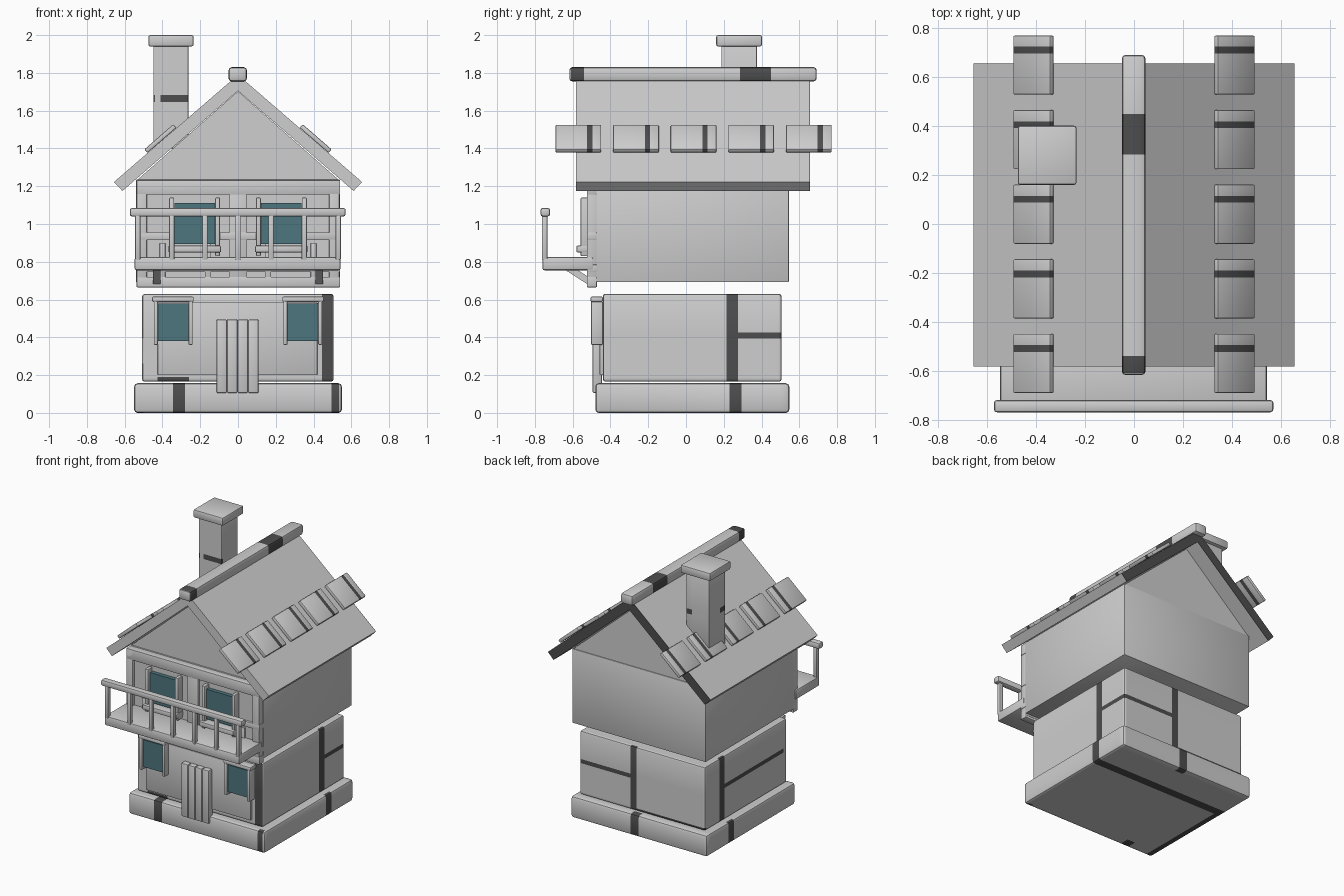
import bpy, bmesh, math
from mathutils import Vector

cube = bpy.data.objects.get("Cube")
if cube:
    bpy.data.objects.remove(cube, do_unlink=True)


def material(name, rgb):
    m = bpy.data.materials.new(name)
    m.use_nodes = True
    m.diffuse_color = (*rgb, 1)
    m.node_tree.nodes["Principled BSDF"].inputs["Base Color"].default_value = (*rgb, 1)
    return m


GREY = material("light_grey", (0.62, 0.62, 0.62))
DARK = material("dark_grey", (0.075, 0.075, 0.075))
TEAL = material("teal_glass", (0.075, 0.18, 0.21))
parts = []
FAR = 9


def finish(name, bm, mat, bands):
    """Cut the dark bands into the faces, then make the object."""
    for lo, hi in bands:
        for axis in range(3):
            for value in (lo[axis], hi[axis]):
                if abs(value) < FAR:
                    no = Vector((0, 0, 0))
                    no[axis] = 1
                    bmesh.ops.bisect_plane(bm, geom=bm.verts[:] + bm.edges[:] + bm.faces[:],
                                           plane_co=no * value, plane_no=no)
    for f in bm.faces:
        c = f.calc_center_median()
        if any(all(lo[i] <= c[i] <= hi[i] for i in range(3)) for lo, hi in bands):
            f.material_index = 1
    bmesh.ops.recalc_face_normals(bm, faces=bm.faces)
    me = bpy.data.meshes.new(name)
    bm.to_mesh(me)
    bm.free()
    me.materials.append(mat)
    me.materials.append(DARK)
    ob = bpy.data.objects.new(name, me)
    bpy.context.collection.objects.link(ob)
    parts.append(ob)
    return ob


def box(name, x, y, z, bevel=0.006, mat=GREY, bands=()):
    bm = bmesh.new()
    bmesh.ops.create_cube(bm, size=1)
    for v in bm.verts:
        v.co = [r[0] + (c + 0.5) * (r[1] - r[0]) for c, r in zip(v.co, (x, y, z))]
    if bevel:
        bmesh.ops.bevel(bm, geom=bm.edges[:], offset=bevel, segments=2,
                        profile=0.5, affect='EDGES')
    return finish(name, bm, mat, bands)


def prism(name, points, push, bands=()):
    bm = bmesh.new()
    face = bm.faces.new([bm.verts.new(p) for p in points])
    ext = bmesh.ops.extrude_face_region(bm, geom=[face])
    bmesh.ops.translate(bm, vec=push,
                        verts=[g for g in ext["geom"] if isinstance(g, bmesh.types.BMVert)])
    return finish(name, bm, GREY, bands)


def span(s, a, b):
    """Range from a to b, mirrored when s is -1."""
    return (a, b) if s > 0 else (-b, -a)


# Stone plinth with mortar bands
box("plinth", (-0.55, 0.55), (-0.48, 0.547), (0, 0.157), 0.018, bands=[
    ((-0.345, -FAR, -FAR), (-0.28, -0.4, FAR)),
    ((0.495, -FAR, -FAR), (0.535, -0.45, FAR)),
    ((-FAR, 0.23, -FAR), (-0.53, 0.295, FAR)),
    ((0.53, 0.23, -FAR), (FAR, 0.295, FAR)),
    ((-FAR, 0.23, -FAR), (FAR, 0.295, 0.005)),
    ((-FAR, -FAR, -FAR), (-0.5, 0.26, 0.005)),
    ((0.0, 0.5, -FAR), (0.065, FAR, FAR))])

# Ground floor block with mortar bands
box("ground_floor", (-0.508, 0.506), (-0.44, 0.506), (0.165, 0.63), 0.014, bands=[
    ((0.445, -FAR, -FAR), (0.5, -0.43, FAR)),
    ((-0.425, -FAR, -FAR), (-0.26, -0.42, 0.19)),
    ((0.49, 0.215, -FAR), (FAR, 0.275, FAR)),
    ((0.49, 0.27, 0.395), (FAR, FAR, 0.425)),
    ((0.045, 0.49, -FAR), (0.095, FAR, FAR)),
    ((0.09, 0.49, 0.395), (FAR, FAR, 0.425)),
    ((-FAR, 0.28, -FAR), (-0.49, 0.34, FAR)),
    ((-FAR, -0.4, 0.395), (-0.49, 0.28, 0.425)),
    ((-FAR, 0.49, -FAR), (0.05, FAR, 0.185))])
box("ground_front_panel", (-0.425, 0.42), (-0.457, -0.43), (0.2, 0.585), 0.004)

# Door of vertical planks
for i in range(4):
    x0 = -0.114 + i * 0.056
    box("door_plank", (x0, x0 + 0.055), (-0.495, -0.445), (0.105, 0.495), 0.008)

# Ground floor windows
for s in (-1, 1):
    box("lower_window", span(s, 0.26, 0.425), (-0.487, -0.44), (0.38, 0.578), 0, TEAL)
    box("lower_window_lintel", span(s, 0.235, 0.455), (-0.505, -0.44), (0.588, 0.615))
    for a in (0.24, 0.424):
        box("lower_window_post", span(s, a, a + 0.022), (-0.503, -0.44), (0.36, 0.592))

# Upper floor and gable
box("upper_floor", (-0.54, 0.54), (-0.475, 0.545), (0.693, 1.235), 0.004)
prism("gable", [(-0.535, -0.47, 1.232), (0.535, -0.47, 1.232), (0, -0.47, 1.703)], (0, 1.01, 0))

# Timber framing across the upper front
box("framing_back", (-0.53, 0.53), (-0.508, -0.47), (0.68, 1.225), 0)
for z in ((0.665, 0.72), (0.745, 0.785), (0.915, 0.955), (1.155, 1.232)):
    box("framing_beam", (-0.537, 0.54), (-0.525, -0.472), z, 0.004)
box("framing_centre_post", (-0.045, 0.045), (-0.523, -0.475), (0.7, 1.2), 0.004)
for s in (-1, 1):
    box("framing_corner_post", span(s, 0.483, 0.537), (-0.525, -0.472), (0.667, 1.23), 0.004)
    for a in (0.145, 0.385):
        box("framing_stud", span(s, a, a + 0.03), (-0.52, -0.475), (0.7, 0.9), 0.004)
    # Upper windows
    box("upper_window", span(s, 0.12, 0.335), (-0.537, -0.48), (0.895, 1.112), 0, TEAL)
    box("upper_window_sill", span(s, 0.09, 0.368), (-0.58, -0.5), (0.85, 0.885))
    for a in (0.095, 0.338):
        box("upper_window_post", span(s, a, a + 0.026), (-0.558, -0.5), (0.83, 1.14))
    # Slanted balcony brackets
    x0 = span(s, 0.41, 0.45)[0]
    prism("balcony_bracket", [(x0, -0.64, 0.757), (x0, -0.5, 0.667),
                              (x0, -0.5, 0.71), (x0, -0.575, 0.757)], (0.04, 0, 0))

# Balcony floor, rail and balusters
box("balcony_floor", (-0.547, 0.543), (-0.76, -0.49), (0.755, 0.825), 0.01)
box("balcony_rail", (-0.573, 0.57), (-0.77, -0.72), (1.04, 1.085), 0.012)
for x in (-0.53, -0.35, -0.175, 0, 0.175, 0.35, 0.53):
    box("baluster", (x - 0.014, x + 0.014), (-0.763, -0.733), (0.81, 1.05))

# Roof of two slabs, dark on the rear edge
outline = [(0, 1.79), (0.657, 1.222), (0.612, 1.175), (0, 1.705), (-0.612, 1.175), (-0.657, 1.222)]
prism("roof", [(x, -0.582, z) for x, z in outline], (0, 1.238, 0),
      [((-FAR, 0.654, -FAR), (FAR, FAR, FAR))])
box("ridge_beam", (-0.05, 0.047), (-0.618, 0.692), (1.755, 1.83), 0.016, bands=[
    ((-FAR, -0.61, -FAR), (FAR, -0.54, FAR)),
    ((-FAR, 0.285, -FAR), (FAR, 0.45, FAR))])

# Loose tiles along each slope
for s in (-1, 1):
    for i in range(5):
        tile = box("roof_tile", (-0.101, 0.101), (-0.121, 0.121), (-0.0125, 0.0125), 0.006,
                   bands=[((-FAR, 0.047, -FAR), (FAR, 0.075, FAR))])
        tile.location = (s * 0.411, -0.57 + i * 0.305, 1.452)
        tile.rotation_euler = (0, s * math.radians(41), 0)

# Chimney with soot bands
box("chimney", (-0.448, -0.263), (0.187, 0.375), (1.4, 1.95), 0.004, bands=[
    ((-0.41, -FAR, 1.645), (FAR, 0.2, 1.682)),
    ((-FAR, 0.187, 1.645), (-0.44, 0.25, 1.682)),
    ((-0.31, 0.37, 1.645), (FAR, FAR, 1.682))])
box("chimney_cap", (-0.475, -0.235), (0.16, 0.402), (1.94, 2.0), 0.01)

# Smooth the rounded edges, keep corners crisp
bpy.ops.object.select_all(action='DESELECT')
for ob in parts:
    ob.select_set(True)
bpy.context.view_layer.objects.active = parts[0]
bpy.ops.object.shade_smooth_by_angle(angle=math.radians(35))
